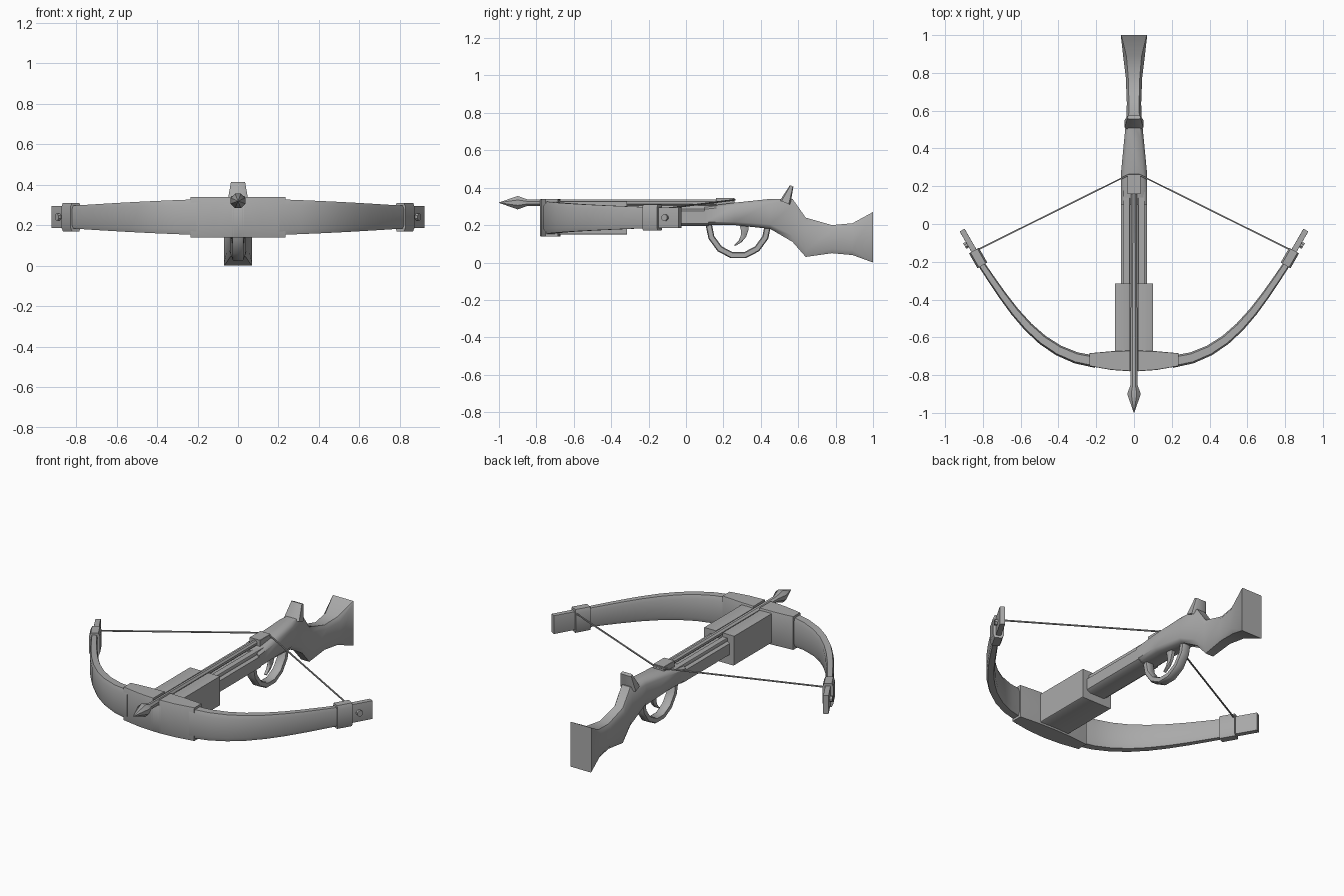
import bpy, bmesh, math
from mathutils import Vector
from mathutils.geometry import interpolate_bezier

default_cube = bpy.data.objects.get("Cube")
if default_cube:
    bpy.data.objects.remove(default_cube)

GREY = (0.4, 0.4, 0.4, 1)
grey = bpy.data.materials.new("plain grey")
grey.use_nodes = True
grey.diffuse_color = GREY
grey.node_tree.nodes["Principled BSDF"].inputs["Base Color"].default_value = GREY

RIGHTWARD = Vector((1, 0, 0))
UPWARD = Vector((0, 0, 1))
ROUND = 0.6
SOFT = 0.3
SHARP = 0.04


def ring(centre, side, rise, cut):
    """Rectangle with cut corners, spanned by two half vectors."""
    quarter = [(1, 1 - cut), (1 - cut, 1)]
    corners = quarter + [(-a, b) for a, b in reversed(quarter)]
    corners += [(-a, -b) for a, b in corners]
    return [centre + side * a + rise * b for a, b in corners]


def loft(name, rings, mirror=False, smooth_angle=40):
    """Skin neighbouring rings, cap both ends and make the object."""
    bm = bmesh.new()
    loops = [[bm.verts.new(point) for point in points] for points in rings]
    for first, second in zip(loops, loops[1:]):
        for i in range(len(first)):
            bm.faces.new((first[i - 1], first[i], second[i], second[i - 1]))
    bm.faces.new(loops[0])
    bm.faces.new(loops[-1])
    bmesh.ops.recalc_face_normals(bm, faces=bm.faces)
    mesh = bpy.data.meshes.new(name)
    bm.to_mesh(mesh)
    bm.free()
    mesh.materials.append(grey)
    part = bpy.data.objects.new(name, mesh)
    bpy.context.collection.objects.link(part)
    bpy.ops.object.select_all(action="DESELECT")
    part.select_set(True)
    bpy.context.view_layer.objects.active = part
    bpy.ops.object.shade_smooth_by_angle(angle=math.radians(smooth_angle))
    if mirror:
        part.modifiers.new("mirror", "MIRROR")


def upright_ring(y, half_width, bottom, top, cut):
    """Section across the length of the weapon."""
    centre = Vector((0, y, (bottom + top) / 2))
    return ring(centre, RIGHTWARD * half_width, UPWARD * (top - bottom) / 2, cut)


def bar(name, half_width, front, back, bottom, top, cut=SHARP):
    """Straight bar lying along the middle of the weapon."""
    loft(name, [upright_ring(y, half_width, bottom, top, cut) for y in (front, back)])


def sweep(name, path, heights, depths, up=UPWARD, cut=SOFT, mirror=False):
    """Sweep a section along a path, easing both half sizes from start to end."""
    points = [Vector(point) for point in path]
    last = len(points) - 1
    rings = []
    for i, point in enumerate(points):
        along = points[min(i + 1, last)] - points[max(i - 1, 0)]
        across = along.cross(up).normalized()
        height = heights[0] + (heights[1] - heights[0]) * i / last
        depth = depths[0] + (depths[1] - depths[0]) * i / last
        rings.append(ring(point, across * depth, up * height, cut))
    loft(name, rings, mirror)


def bezier(points, count):
    return interpolate_bezier(*[Vector(point) for point in points], count)


# Stock: the plan narrows at the grip and flares toward the butt
def stock_width(y):
    return min(0.07, 0.038 + 0.34 * (y - 0.65) ** 2)


stock_heights = [(0.1, 0.2, 0.3), (0.26, 0.2, 0.32), (0.45, 0.18, 0.34), (0.57, 0.11, 0.34),
                 (0.64, 0.03, 0.24), (0.78, 0.05, 0.2), (0.89, 0.04, 0.21), (1, 0, 0.27)]
loft("stock", [upright_ring(y, stock_width(y), bottom, top, SHARP if y == 1 else SOFT)
               for y, bottom, top in stock_heights], smooth_angle=50)
sweep("thumb_spur", [(0, 0.53, 0.32), (0, 0.565, 0.41)], (0.05, 0.035), (0.03, 0.01), RIGHTWARD)

# Fore-end beam, block and string catch
bar("beam", 0.07, -0.7, 0.12, bottom=0.195, top=0.29, cut=SOFT)
bar("fore_block", 0.1, -0.69, -0.315, bottom=0.15, top=0.305)
bar("string_catch", 0.035, 0.16, 0.26, bottom=0.28, top=0.345)


# Raised rails leave a channel for the bolt
def channel_rail(name, inner, outer, front, back, bottom, top):
    centre = RIGHTWARD * (inner + outer) / 2 + UPWARD * (bottom + top) / 2
    side, rise = RIGHTWARD * (outer - inner) / 2, UPWARD * (top - bottom) / 2
    loft(name, [ring(centre + Vector((0, y, 0)), side, rise, SHARP) for y in (front, back)], True)


channel_rail("beam_rail", 0.022, 0.055, -0.5, 0.2, bottom=0.26, top=0.305)
channel_rail("block_rail", 0.022, 0.1, -0.69, -0.315, bottom=0.29, top=0.328)


# Front cap: bowed forward, with a notch between its halves
def cap_ring(x, top):
    bow = x * x / 2
    front, back = bow - 0.78, -0.67 - bow / 2
    centre = Vector((x, (front + back) / 2, (0.14 + top) / 2))
    return ring(centre, Vector((0, (back - front) / 2, 0)), UPWARD * (top - 0.14) / 2, SHARP)


loft("front_cap", [cap_ring(x, 0.34) for x in (0.02, 0.12, 0.235)], mirror=True)
loft("cap_bridge", [cap_ring(x, 0.305) for x in (-0.03, 0.03)])

# Bow limbs, curving back to their tips
BOW_HEIGHT = 0.24
limb_curve = [(0.2, -0.73), (0.5, -0.7), (0.65, -0.45), (0.83, -0.18)]
limb_path = bezier([(x, y, BOW_HEIGHT) for x, y in limb_curve], 9)
sweep("bow_limb", limb_path, (0.088, 0.055), (0.032, 0.018), mirror=True)

# Clamp, plate and pin at each limb tip
limb_tip = Vector((0.825, -0.18, BOW_HEIGHT))
tip_along = Vector((0.5, 0.87, 0))
tip_out = tip_along.cross(UPWARD)


def tip_part(name, start, end, height, depth, cut):
    path = [limb_tip + tip_along * step for step in (start, end)]
    sweep(name, path, (height, height), (depth, depth), cut=cut, mirror=True)


tip_part("limb_clamp", -0.045, 0.045, height=0.07, depth=0.03, cut=SOFT)
tip_part("tip_plate", 0, 0.17, height=0.055, depth=0.015, cut=SHARP)
pin_base = limb_tip + tip_along * 0.09
PIN = (0.017, 0.017)
sweep("tip_pin", [pin_base, pin_base + tip_out * 0.03], PIN, PIN, cut=ROUND, mirror=True)

# Drawn string
STRING = (0.004, 0.004)
string_end, string_nock = (0.835, -0.14, 0.285), (0.03, 0.26, 0.335)
sweep("bow_string", [string_end, string_nock], STRING, STRING, mirror=True)
sweep("string_loop", [string_nock, (0, 0.26, 0.335)], STRING, STRING, mirror=True)

# Bolt: pointed head, tapering socket and long shaft
BOLT_HEIGHT = 0.32
bolt_profile = [(-1, 0.001), (-0.9, 0.036), (-0.85, 0.018), (0.18, 0.016)]
loft("bolt", [upright_ring(y, radius, BOLT_HEIGHT - radius, BOLT_HEIGHT + radius, ROUND)
              for y, radius in bolt_profile])

# Trigger guard as a half oval, with a curved trigger inside
arc = [math.pi * step / 7 for step in range(8)]
guard_path = [(0, 0.28 - 0.16 * math.cos(a), 0.21 - 0.175 * math.sin(a)) for a in arc]
sweep("trigger_guard", guard_path, (0.026, 0.026), (0.017, 0.017), RIGHTWARD)
trigger_curve = [(0, 0.31, 0.21), (0, 0.32, 0.16), (0, 0.31, 0.12), (0, 0.26, 0.09)]
sweep("trigger", bezier(trigger_curve, 5), (0.016, 0.008), (0.026, 0.003), RIGHTWARD)
